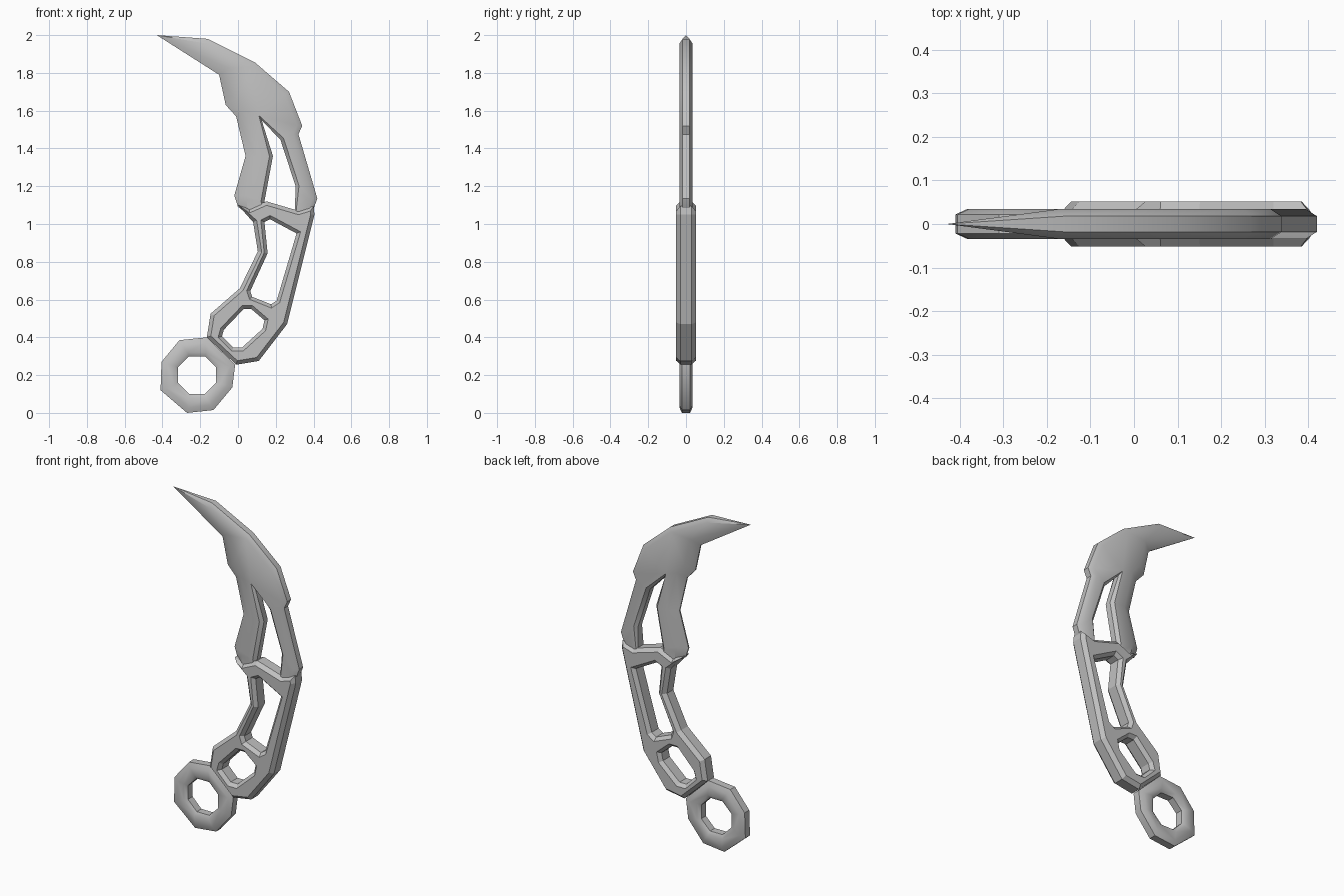
import bpy, bmesh, math
from mathutils import Vector

if "Cube" in bpy.data.objects:
    bpy.data.objects.remove(bpy.data.objects["Cube"])

grey = bpy.data.materials.new("steel grey")
grey.diffuse_color = (0.53, 0.53, 0.53, 1)
grey.use_nodes = True
grey.node_tree.nodes["Principled BSDF"].inputs["Base Color"].default_value = grey.diffuse_color


def offset(loop, widths, hole):
    """Shift an outline into the solid by a width per point (mitred)."""
    pts = [Vector(p) for p in loop]
    n = len(pts)
    area = sum(pts[i - 1].x * pts[i].y - pts[i].x * pts[i - 1].y for i in range(n))
    sign = (1 if area > 0 else -1) * (-1 if hole else 1)
    out = []
    for i in range(n):
        a = (pts[i] - pts[i - 1]).normalized()
        b = (pts[(i + 1) % n] - pts[i]).normalized()
        na, nb = Vector((-a.y, a.x)) * sign, Vector((-b.y, b.x)) * sign
        m = (na + nb).normalized()
        out.append(pts[i] + m * widths[i] * min(1.6, 1 / max(m.dot(na), 0.1)))
    return out


def plate(name, loops, smooth=None):
    """loops: (points, inset, rim half thickness, face half thickness, is_hole)."""
    bm = bmesh.new()
    caps = {-1: [], 1: []}
    heights = []
    for pts, inset, rim, face, hole in loops:
        n = len(pts)
        inset, rim, face = [v if isinstance(v, list) else [v] * n for v in (inset, rim, face)]
        inner = offset(pts, inset, hole)
        rings = []
        for s in (-1, 1):
            cap = [bm.verts.new((p.x, 0.05 * s, p.y)) for p in inner]
            heights += [(v, s * face[i]) for i, v in enumerate(cap)]
            edge = [bm.verts.new((p[0], s * rim[i], p[1])) for i, p in enumerate(pts)]
            caps[s] += [bm.edges.new((cap[i - 1], cap[i])) for i in range(n)]
            rings += [cap, edge] if s < 0 else [edge, cap]
        for r, q in zip(rings, rings[1:]):
            for i in range(n):
                bm.faces.new((r[i - 1], r[i], q[i], q[i - 1]))
    for s in (-1, 1):
        bmesh.ops.triangle_fill(bm, use_beauty=True, edges=caps[s], normal=(0, s, 0))
    for v, y in heights:
        v.co.y = y
    bmesh.ops.remove_doubles(bm, verts=bm.verts, dist=0.0005)
    bmesh.ops.recalc_face_normals(bm, faces=bm.faces)
    me = bpy.data.meshes.new(name)
    bm.to_mesh(me)
    bm.free()
    me.materials.append(grey)
    ob = bpy.data.objects.new(name, me)
    bpy.context.collection.objects.link(ob)
    if smooth:
        bpy.ops.object.select_all(action='DESELECT')
        bpy.context.view_layer.objects.active = ob
        ob.select_set(True)
        bpy.ops.object.shade_smooth_by_angle(angle=math.radians(smooth))
    return ob


# Blade: spine, right prong, open slot, left prong, cutting edge
tip = [(-0.43, 2.0)]
spine = [(-0.16, 1.98), (0.09, 1.855), (0.27, 1.70), (0.34, 1.52), (0.32, 1.475), (0.42, 1.135), (0.40, 1.08)]
foot_r = [(0.38, 1.05), (0.30, 1.04)]
slot = [(0.305, 1.20), (0.225, 1.445), (0.125, 1.55), (0.185, 1.36), (0.14, 1.12)]
foot_l = [(0.13, 1.07), (0.05, 1.055)]
cut = [(0.0, 1.09), (-0.02, 1.15), (0.04, 1.36), (-0.01, 1.57), (-0.065, 1.63), (-0.10, 1.79)]
sections = [(tip, 0, 0, 0), (spine, 0.025, 0.018, 0.035), (foot_r, 0.005, 0.03, 0.035),
            (slot, 0.018, 0.018, 0.035), (foot_l, 0.005, 0.02, 0.035), (cut, 0.055, 0.004, 0.035)]
pts, inset, rim, face = [], [], [], []
for p, w, r, f in sections:
    pts += p
    inset += [w] * len(p)
    rim += [r] * len(p)
    face += [f] * len(p)
plate("blade", [(pts, inset, rim, face, False)], smooth=35)

# Handle with guard and two windows
handle = [(0.0, 1.10), (0.06, 1.08), (0.15, 1.12), (0.32, 1.07), (0.40, 1.095), (0.405, 1.05),
          (0.26, 0.47), (0.11, 0.275), (-0.01, 0.255), (-0.165, 0.40), (-0.145, 0.525),
          (0.01, 0.66), (0.105, 0.855), (0.08, 1.01)]
upper = [(0.14, 1.01), (0.17, 1.025), (0.31, 0.95), (0.205, 0.595), (0.175, 0.575),
         (0.075, 0.615), (0.065, 0.645), (0.157, 0.845)]
lower = [(0.03, 0.55), (0.07, 0.55), (0.14, 0.49), (0.13, 0.445), (0.02, 0.345),
         (-0.025, 0.345), (-0.085, 0.405), (-0.075, 0.44)]
plate("handle", [(handle, 0.02, 0.03, 0.052, False),
                 (upper, 0.018, 0.032, 0.052, True),
                 (lower, 0.018, 0.032, 0.052, True)])

# Finger ring
ring = [(-0.31, 0.385), (-0.165, 0.40), (-0.015, 0.255), (-0.03, 0.135),
        (-0.13, 0.015), (-0.27, 0.0), (-0.41, 0.12), (-0.405, 0.27)]
hole = [(-0.217 + 0.108 * math.cos(a), 0.2 + 0.108 * math.sin(a))
        for a in [math.radians(22.5 + 45 * i) for i in range(8)]]
plate("finger_ring", [(ring, 0.028, 0.022, 0.035, False), (hole, 0.02, 0.022, 0.035, True)], smooth=35)
